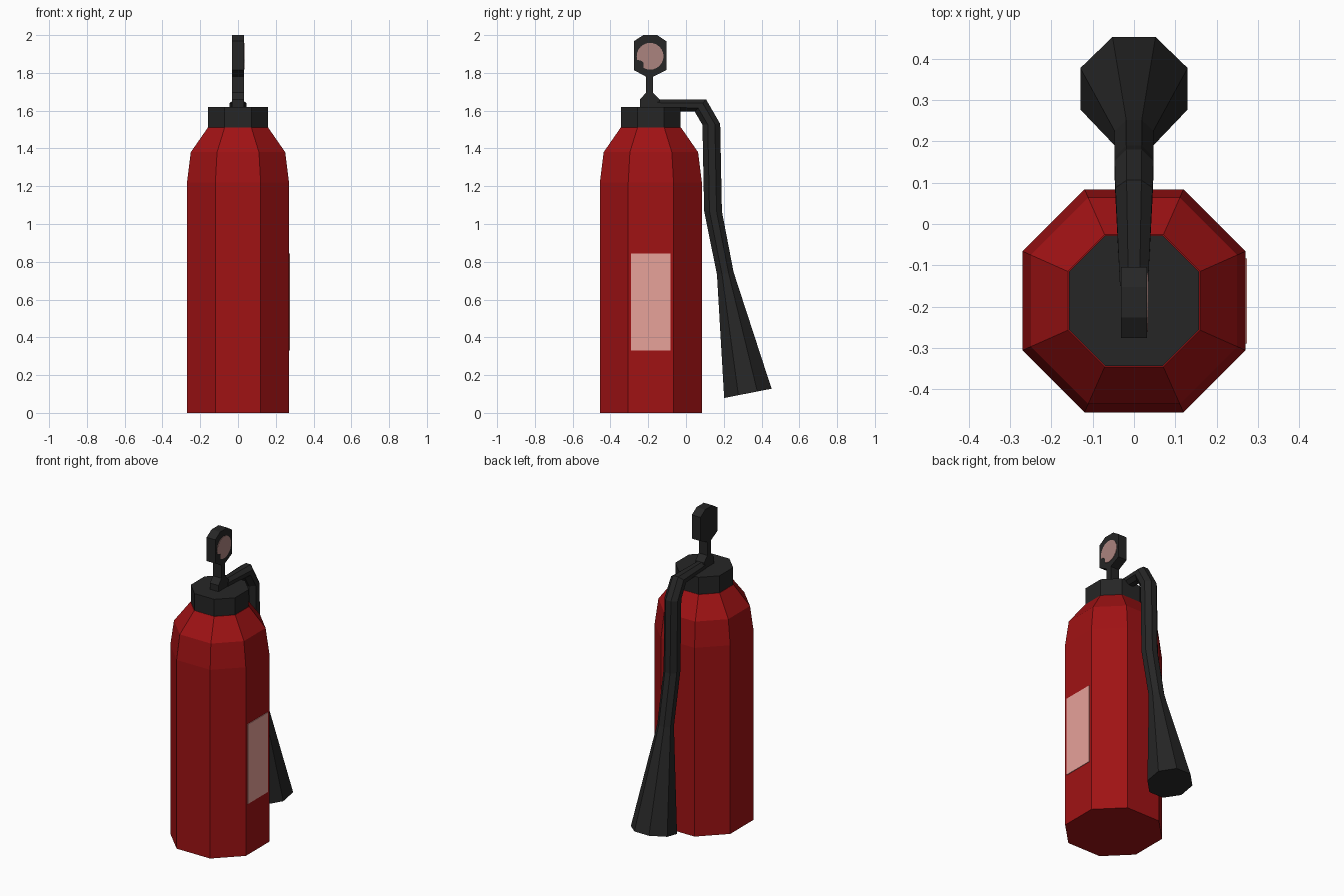
import bpy, bmesh, math
from mathutils import Vector

if "Cube" in bpy.data.objects:
    bpy.data.objects.remove(bpy.data.objects["Cube"])

CY = -0.186  # y of the cylinder axis


def material(name, rgb):
    m = bpy.data.materials.new(name)
    m.diffuse_color = (*rgb, 1)
    m.use_nodes = True
    m.node_tree.nodes["Principled BSDF"].inputs["Base Color"].default_value = m.diffuse_color
    return m


RED = material("tank red", (0.35, 0.006, 0.007))
BLACK = material("rubber black", (0.019, 0.019, 0.019))
LABEL = material("label pink", (0.80, 0.36, 0.32))
DIAL = material("dial pink", (0.41, 0.23, 0.21))


def finish(bm, name, mat):
    bmesh.ops.recalc_face_normals(bm, faces=bm.faces)
    me = bpy.data.meshes.new(name)
    bm.to_mesh(me)
    bm.free()
    me.materials.append(mat)
    ob = bpy.data.objects.new(name, me)
    bpy.context.collection.objects.link(ob)
    return ob


def octagon(a, b, ka, kb):
    """Octagon with half sizes a, b and half flat lengths ka, kb."""
    return [(a, -kb), (a, kb), (ka, b), (-ka, b), (-a, kb), (-a, -kb), (-ka, -b), (ka, -b)]


def loft(name, rings, mat):
    bm = bmesh.new()
    vs = [[bm.verts.new(p) for p in r] for r in rings]
    for r0, r1 in zip(vs, vs[1:]):
        n = len(r0)
        for i in range(n):
            j = (i + 1) % n
            bm.faces.new((r0[i], r0[j], r1[j], r1[i]))
    bm.faces.new(vs[0][::-1])
    bm.faces.new(vs[-1])
    return finish(bm, name, mat)


def turned(name, profile, mat):
    loft(name, [[(x, CY + y, z) for x, y in octagon(r, r, r * 0.444, r * 0.444)]
                for r, z in profile], mat)


def plate(name, outline, x0, x1, mat):
    """Extrude a (y, z) outline from x0 to x1."""
    loft(name, [[(x, y, z) for y, z in outline] for x in (x0, x1)], mat)


# Tank and collar
turned("tank", [(0.27, 0), (0.27, 1.22), (0.25, 1.38), (0.16, 1.51)], RED)
turned("collar", [(0.158, 1.505), (0.158, 1.62)], BLACK)

# Gauge on its stem, one flat silhouette
plate("gauge_stem", [(-0.243, 1.61), (-0.14, 1.61), (-0.14, 1.66), (-0.175, 1.695),
                     (-0.175, 1.78), (-0.104, 1.815), (-0.104, 1.968), (-0.153, 2.0),
                     (-0.226, 2.0), (-0.276, 1.968), (-0.276, 1.815), (-0.212, 1.78),
                     (-0.212, 1.695), (-0.243, 1.66)], -0.031, 0.031, BLACK)

# Dial face with its small notch
dial = []
for i in range(24):
    t = math.tau * i / 24
    r = 0.05 if 195 < math.degrees(t) < 235 else 0.071
    dial.append((-0.19 + r * math.cos(t), 1.888 + r * math.sin(t)))
plate("gauge_dial", dial, 0.03, 0.034, DIAL)

# Label on the right side of the tank
plate("label", [(-0.29, 0.33), (-0.083, 0.33), (-0.083, 0.845), (-0.29, 0.845)],
      0.268, 0.274, LABEL)

# Hose and horn: outer edge (y, z), inner edge (y, z), half width in x
sections = [((-0.15, 1.66), (-0.15, 1.60), 0.034),
            ((0.106, 1.66), (0.046, 1.595), 0.045),
            ((0.181, 1.53), (0.087, 1.525), 0.047),
            ((0.19, 1.067), (0.096, 1.068), 0.047),
            ((0.252, 0.745), (0.164, 0.732), 0.047),
            ((0.453, 0.128), (0.202, 0.079), 0.13)]
rings = []
for o, i, w in sections:
    o, i = Vector((0, *o)), Vector((0, *i))
    mid, half = (o + i) / 2, (o - i) / 2
    rings.append([mid + Vector((u, 0, 0)) + half * v
                  for u, v in octagon(w, 1, w * 0.4, 0.4)])
loft("hose_and_horn", rings, BLACK)
